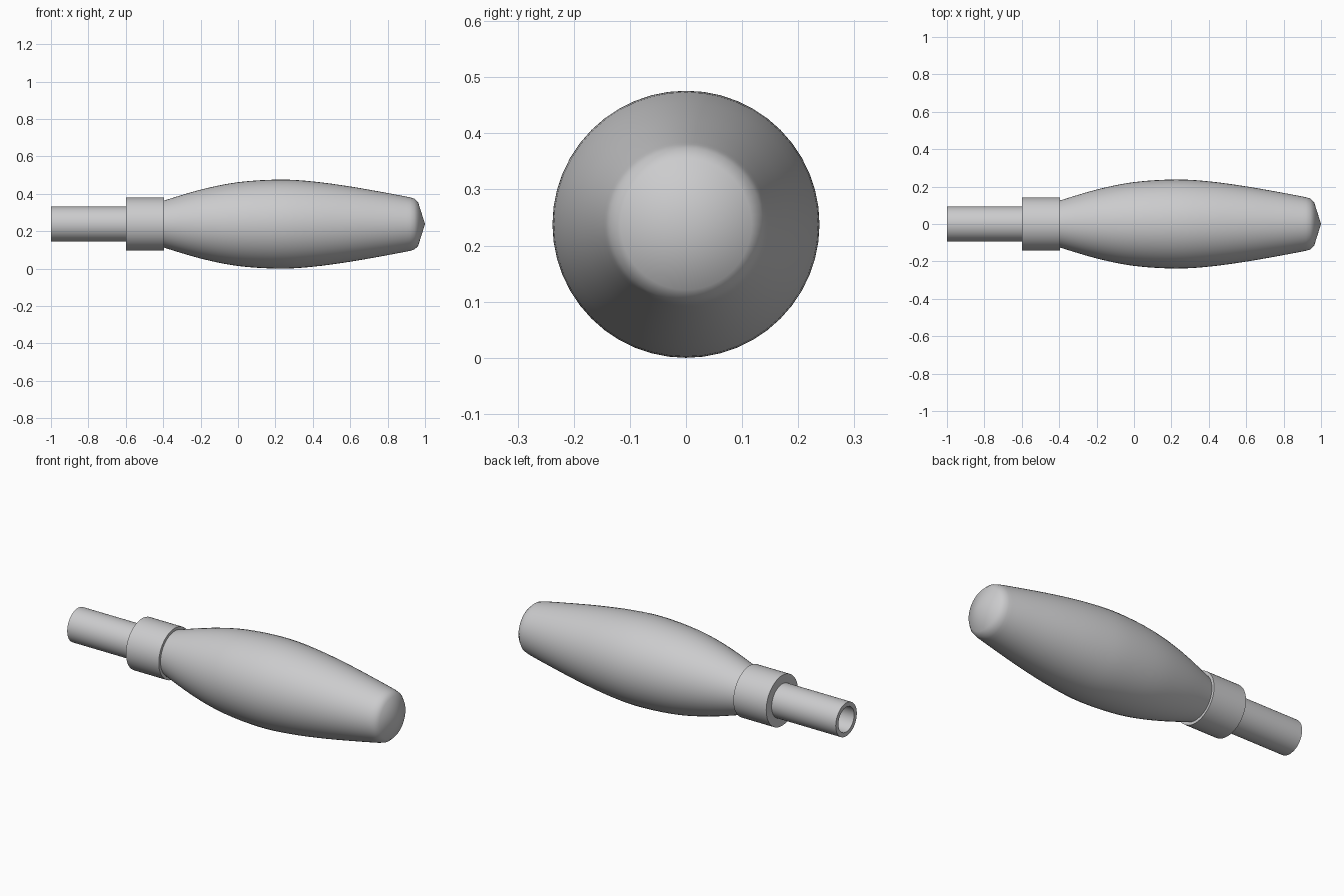
import bpy, bmesh, math

if "Cube" in bpy.data.objects:
    bpy.data.objects.remove(bpy.data.objects["Cube"])

AXIS_Z = 0.238
SEGMENTS = 48

grey = bpy.data.materials.new("light_grey")
grey.diffuse_color = (0.6, 0.6, 0.61, 1)
grey.use_nodes = True
grey.node_tree.nodes["Principled BSDF"].inputs["Base Color"].default_value = grey.diffuse_color


def lathe(name, profile):
    """Revolve (x, radius) points about the long axis; zero radius makes a tip."""
    bm = bmesh.new()
    rings = []
    for x, r in profile:
        if r == 0:
            rings.append([bm.verts.new((x, 0, 0))] * SEGMENTS)
        else:
            rings.append([bm.verts.new((x, r * math.cos(a), r * math.sin(a)))
                          for a in (2 * math.pi * i / SEGMENTS for i in range(SEGMENTS))])
    for a, b in zip(rings, rings[1:]):
        for i in range(SEGMENTS):
            j = (i + 1) % SEGMENTS
            bm.faces.new(dict.fromkeys((a[i], a[j], b[j], b[i])))
    bmesh.ops.recalc_face_normals(bm, faces=bm.faces)
    mesh = bpy.data.meshes.new(name)
    bm.to_mesh(mesh)
    bm.free()
    mesh.materials.append(grey)
    obj = bpy.data.objects.new(name, mesh)
    bpy.context.collection.objects.link(obj)
    obj.location.z = AXIS_Z
    bpy.ops.object.select_all(action='DESELECT')
    obj.select_set(True)
    bpy.context.view_layer.objects.active = obj
    bpy.ops.object.shade_smooth_by_angle(angle=math.radians(55))
    return obj


def smooth_curve(points, steps=4):
    """Pass a rounded curve through the given points."""
    p = [points[0]] + points + [points[-1]]
    out = []
    for k in range(1, len(p) - 2):
        for s in range(steps):
            t = s / steps
            out.append(tuple(
                0.5 * (2 * b + (c - a) * t + (2 * a - 5 * b + 4 * c - d) * t * t
                       + (3 * b - a - 3 * c + d) * t ** 3)
                for a, b, c, d in zip(p[k - 1], p[k], p[k + 1], p[k + 2])))
    return out + [points[-1]]


# Hollow shank
lathe("shank_tube", [(-0.42, 0), (-0.42, 0.07), (-1.0, 0.07), (-1.0, 0.094),
                     (-0.58, 0.094)])

# Ferrule collar
lathe("collar", [(-0.6, 0.085), (-0.6, 0.142), (-0.395, 0.142), (-0.395, 0.12)])

# Bulging grip with a blunt, shallow cone end
belly = smooth_curve([(-0.395, 0.126), (-0.2, 0.184), (0.0, 0.224), (0.22, 0.238),
                      (0.4, 0.228), (0.6, 0.201), (0.8, 0.166), (0.92, 0.143)])
lathe("grip", [(-0.395, 0)] + belly + [(0.943, 0.136), (0.963, 0.117), (1.0, 0)])
